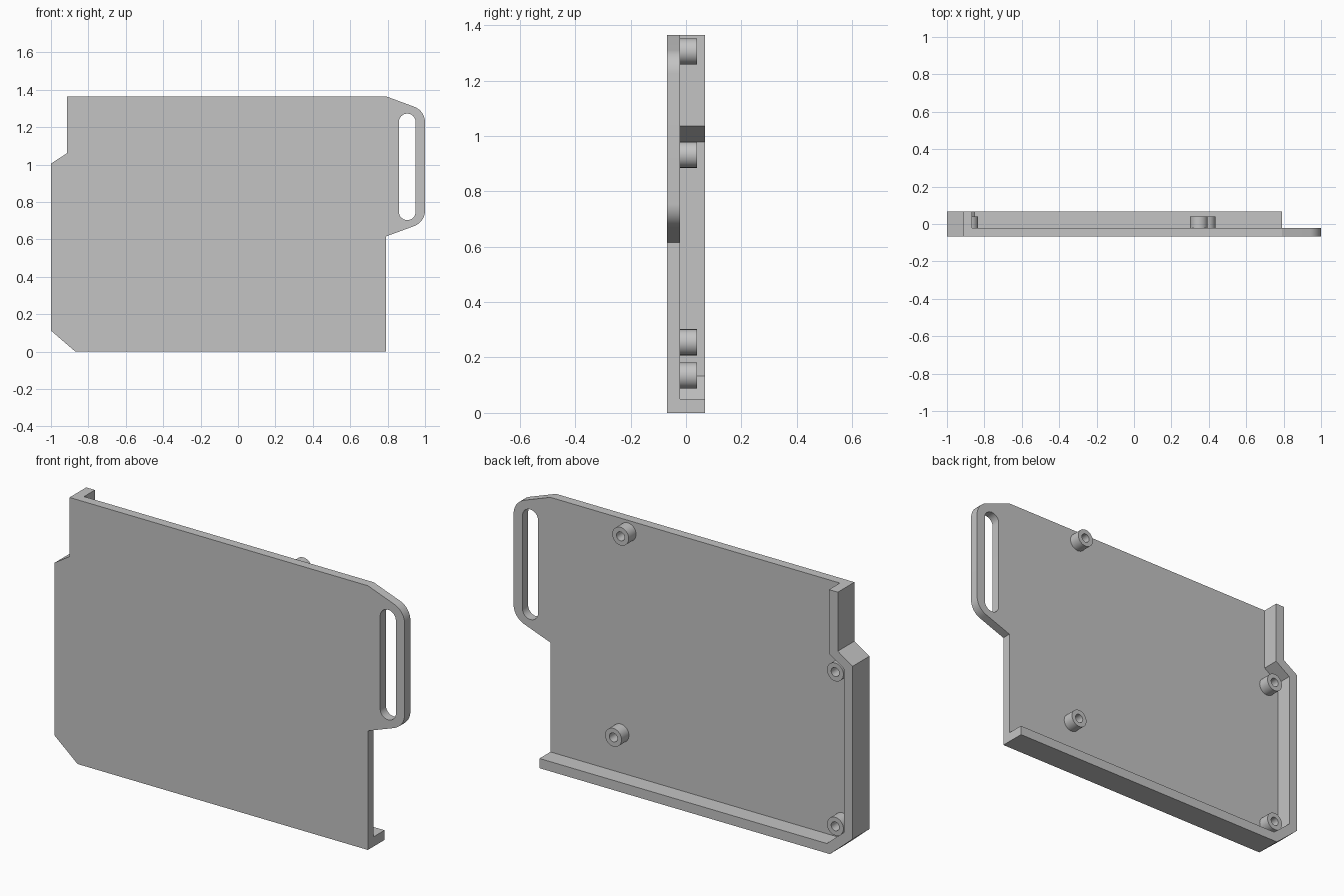
import bpy, bmesh
from math import sin, cos, pi, radians
from mathutils import Matrix

cube = bpy.data.objects.get("Cube")
if cube:
    bpy.data.objects.remove(cube, do_unlink=True)

GREY = (0.55, 0.55, 0.55, 1)
grey = bpy.data.materials.new("plain grey")
grey.use_nodes = True
grey.diffuse_color = GREY
grey.node_tree.nodes["Principled BSDF"].inputs["Base Color"].default_value = GREY

FRONT, FLOOR, RIM_TOP, POST_TOP = -0.068, -0.021, 0.068, 0.039


def arc(cx, cz, r, start, end, steps):
    """Points on an arc, angles in degrees."""
    angles = [radians(start + (end - start) * i / steps) for i in range(steps + 1)]
    return [(cx + r * cos(a), cz + r * sin(a)) for a in angles]


def slab(name, outlines, y0, y1):
    """Extrude closed x-z outlines (later ones are holes) from y0 to y1."""
    curve = bpy.data.curves.new(name, "CURVE")
    curve.dimensions = "2D"
    curve.fill_mode = "BOTH"
    curve.extrude = (y1 - y0) / 2
    for pts in outlines:
        spline = curve.splines.new("POLY")
        spline.points.add(len(pts) - 1)
        for point, (x, z) in zip(spline.points, pts):
            point.co = (x, z, 0, 1)
        spline.use_cyclic_u = True
    temp = bpy.data.objects.new(name + " outline", curve)
    bpy.context.collection.objects.link(temp)
    bpy.context.view_layer.update()
    graph = bpy.context.evaluated_depsgraph_get()
    mesh = bpy.data.meshes.new_from_object(temp.evaluated_get(graph))
    bpy.data.objects.remove(temp, do_unlink=True)

    # Stand the slab upright and weld its caps to its sides
    mesh.transform(Matrix.Translation((0, (y0 + y1) / 2, 0)) @ Matrix.Rotation(pi / 2, 4, "X"))
    bm = bmesh.new()
    bm.from_mesh(mesh)
    bmesh.ops.remove_doubles(bm, verts=bm.verts, dist=0.0001)
    bmesh.ops.recalc_face_normals(bm, faces=bm.faces)
    bm.to_mesh(mesh)
    bm.free()
    mesh.name = name
    mesh.materials.clear()
    mesh.materials.append(grey)
    obj = bpy.data.objects.new(name, mesh)
    bpy.context.collection.objects.link(obj)
    bpy.ops.object.select_all(action="DESELECT")
    obj.select_set(True)
    bpy.context.view_layer.objects.active = obj
    bpy.ops.object.shade_smooth_by_angle(angle=radians(15))
    return obj


# Back plate with the strap handle and its slot
left_edge = [(-0.915, 1.365), (-0.915, 1.06), (-1, 1.005), (-1, 0.112), (-0.87, 0)]
handle = (arc(0.91, 0.755, 0.09, -70.5, 0, 10)
          + arc(0.91, 1.225, 0.09, 0, 70.5, 10))
plate = left_edge + [(0.79, 0), (0.79, 0.615)] + handle + [(0.79, 1.365)]
slot = arc(0.905, 1.227, 0.045, 0, 180, 16) + arc(0.905, 0.748, 0.045, 180, 360, 16)
slab("back_plate", [plate, slot], FRONT, FLOOR)

# Rim along the side and the bottom
inner_edge = [(0.79, 0.05), (-0.852, 0.05), (-0.95, 0.133),
              (-0.95, 0.978), (-0.865, 1.035), (-0.865, 1.365)]
slab("rim", [left_edge + [(0.79, 0)] + inner_edge], FLOOR, RIM_TOP)

# Hollow screw posts
posts = {"upper_left_post": (0.347, 1.305), "lower_left_post": (0.388, 0.255),
         "upper_right_post": (-0.88, 0.932), "lower_right_post": (-0.88, 0.135)}
for name, (x, z) in posts.items():
    rings = [arc(x, z, r, 0, 348.75, 31) for r in (0.047, 0.023)]
    slab(name, rings, FLOOR, POST_TOP)
